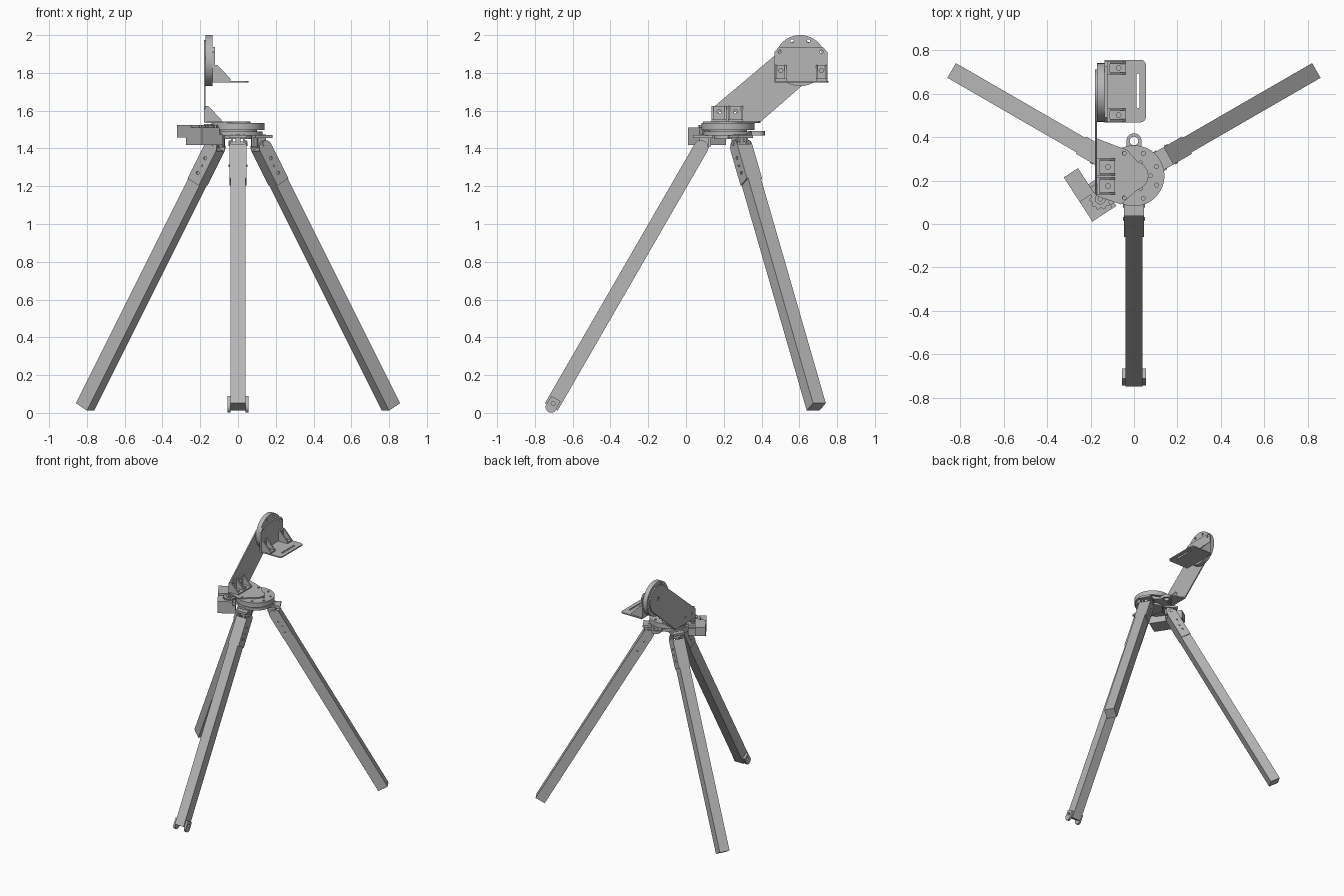
import bpy, bmesh, math
from mathutils import Matrix, Vector

if "Cube" in bpy.data.objects:
    bpy.data.objects.remove(bpy.data.objects["Cube"], do_unlink=True)

GREY = (0.47, 0.47, 0.47, 1)
grey = bpy.data.materials.new("plain_grey")
grey.use_nodes = True
grey.diffuse_color = GREY
grey.node_tree.nodes["Principled BSDF"].inputs["Base Color"].default_value = GREY
parts = []


def frame(x_axis, y_axis, origin=(0, 0, 0)):
    x, y = Vector(x_axis), Vector(y_axis)
    m = Matrix((x, y, x.cross(y))).transposed().to_4x4()
    m.translation = origin
    return m


def shift(x, y, z=0):
    return Matrix.Translation((x, y, z))


def spin(degrees):
    return Matrix.Rotation(math.radians(degrees), 4, 'Z')


def arc(cx, cy, r, a0=0, a1=360, n=32):
    full = a1 - a0 == 360
    steps = [math.radians(a0 + (a1 - a0) * i / n) for i in range(n if full else n + 1)]
    return [(cx + r * math.cos(a), cy + r * math.sin(a)) for a in steps]


def rect(x0, x1, y0, y1):
    return [(x0, y0), (x1, y0), (x1, y1), (x0, y1)]


def hole(x, y, r=0.009):
    return arc(x, y, r, n=12)


def prism(name, outline, z0, z1, m=Matrix(), holes=()):
    """Extrude an outline with holes from z0 to z1 in the frame m."""
    bm = bmesh.new()
    for loop in [outline, *holes]:
        vs = [bm.verts.new((x, y, z0)) for x, y in loop]
        for a, b in zip(vs, vs[1:] + vs[:1]):
            bm.edges.new((a, b))
    if holes:
        bmesh.ops.triangle_fill(bm, edges=bm.edges[:], use_beauty=True, normal=(0, 0, 1))
    else:
        bm.faces.new(bm.verts[:])
    ext = bmesh.ops.extrude_face_region(bm, geom=bm.faces[:])["geom"]
    top = [v for v in ext if isinstance(v, bmesh.types.BMVert)]
    bmesh.ops.translate(bm, verts=top, vec=(0, 0, z1 - z0))
    bmesh.ops.recalc_face_normals(bm, faces=bm.faces[:])
    bm.transform(m)
    mesh = bpy.data.meshes.new(name)
    bm.to_mesh(mesh)
    bm.free()
    mesh.materials.append(grey)
    ob = bpy.data.objects.new(name, mesh)
    bpy.context.collection.objects.link(ob)
    parts.append(ob)
    return ob


HUB = shift(0, 0.222)
SIDE = frame((0, 1, 0), (0, 0, 1))     # profile in y, z; depth along x
FRONT = frame((1, 0, 0), (0, 0, 1))    # profile in x, z; depth along -y

# Three legs with their brackets and hinges
for name, turn in (("front", 0), ("left", 120), ("right", -120)):
    upright = HUB @ spin(turn) @ frame((0, -1, 0), (0, 0, 1))   # profile in radius, z
    along = upright @ shift(0.935, 0.032) @ spin(120)           # x runs up the leg
    prism(name + "_leg", rect(0, 1.585, -0.039, 0.039), -0.039, 0.039, along)
    cheek = [(1.375, 0.039), (1.375, -0.039)] + arc(1.585, 0, 0.039, -90, 90, 12)
    for s in (-1, 1):
        prism(name + "_leg_bracket", cheek, s * 0.039, s * 0.046, along,
              [hole(1.43, 0), hole(1.52, 0)])
        prism(name + "_hinge_lug", rect(0.10, 0.15, 1.405, 1.475), s * 0.026, s * 0.036, upright)
        prism(name + "_bracket_bolt", arc(1.475, 0, 0.008, n=6), s * 0.046, s * 0.05, along)
    prism(name + "_hinge_tongue", rect(0.09, 0.15, 1.41, 1.475), -0.012, 0.012, upright)
    prism(name + "_hinge_pin", arc(0.135, 1.425, 0.012, n=12), -0.05, 0.05, upright)
    prism(name + "_hinge_plate", rect(0.08, 0.185, 1.455, 1.472), -0.046, 0.046, upright)
    if name == "front":
        # Clips on both sides of the foot
        clip = [(0.05, -0.027), (0.05, 0.027)] + arc(0, 0, 0.031, 110, 250, 12)
        for s in (-1, 1):
            prism("foot_clip", clip, s * 0.039, s * 0.055, along, [hole(0.02, 0, 0.011)])

# Fixed base plate with a ring tab at the back
prism("base_plate", arc(0, 0, 0.13, n=48), 1.468, 1.49, HUB, [arc(0, 0, 0.03, n=24)])
tab = [(-0.033, 0.11), (0.033, 0.11)] + arc(0, 0.16, 0.035, 0, 180, 16)
prism("ring_tab", tab, 1.468, 1.492, HUB, [arc(0, 0.16, 0.02, n=20)])
prism("base_hub", arc(0, 0, 0.075), 1.45, 1.47, HUB)

# Turntable disc
bolt_ring = [hole(0.112 * math.cos(a), 0.112 * math.sin(a))
             for a in (math.radians(22.5 + 45 * i) for i in range(8))]
prism("turntable", arc(0, 0, 0.14, n=64), 1.497, 1.535, HUB,
      bolt_ring + [hole(0.03, -0.06), hole(0.03, 0.06), hole(0.075, 0)])
prism("turntable_bearing", arc(0, 0, 0.1, n=40), 1.488, 1.5, HUB)

# Drive motor, can and gear beside the turntable
motor = shift(-0.178, 0.112) @ spin(-57)
prism("motor_mount", rect(-0.077, 0.077, -0.066, 0.066), 1.417, 1.475, motor)
prism("motor_gearbox", rect(-0.03, 0.077, -0.066, 0.045), 1.475, 1.51, motor)
prism("motor_flange", rect(-0.06, 0.06, 0.01, 0.066), 1.475, 1.495, motor)
prism("motor_can", rect(-0.165, -0.03, -0.066, 0.012), 1.457, 1.525, motor)
teeth = [(math.cos(i * math.pi / 20) * (0.05 if i % 4 < 2 else 0.042),
          math.sin(i * math.pi / 20) * (0.05 if i % 4 < 2 else 0.042)) for i in range(40)]
prism("drive_gear", teeth, 1.505, 1.523, shift(-0.155, 0.115), [hole(0, 0, 0.012)])
prism("gear_boss", arc(0, 0, 0.025, n=20), 1.505, 1.53, shift(-0.155, 0.115), [hole(0, 0, 0.01)])
prism("motor_arm", rect(0.0, 0.1, -0.035, 0.035), 1.468, 1.488, shift(-0.155, 0.13) @ spin(35))

# Plate carrying the arm on the turntable
carrier = [(-0.175, 0.395), (-0.175, 0.13), (-0.06, 0.09)] + arc(0, 0.222, 0.066, -75, 75, 20) \
    + [(-0.03, 0.34)]
prism("carrier_plate", carrier, 1.535, 1.543, holes=[hole(-0.045, 0.12), hole(-0.045, 0.325)])

# Slanted arm with a rounded upper end
arm = [(0.135, 1.537), (0.39, 1.537)] + arc(0.605, 1.866, 0.107, -50, 130, 24) + [(0.135, 1.61)]
prism("slanted_arm", arm, -0.18, -0.171, SIDE,
      [hole(0.605, 1.866, 0.015), hole(0.18, 1.585), hole(0.26, 1.585)])


def corner_bracket(name, x, z, y0, y1):
    """Angle bracket with a triangular gusset at each end."""
    m = FRONT @ shift(x, z)
    gusset = [(0, 0), (0.083, 0), (0.083, 0.012), (0.014, 0.085), (0, 0.085)]
    for y in (y0, y1 - 0.01):
        prism(name + "_gusset", gusset, -y - 0.01, -y, m)
    mid = (y0 + y1) / 2
    prism(name + "_foot", rect(x, x + 0.083, y0, y1), z, z + 0.012,
          holes=[hole(x + 0.052, mid, 0.011)])
    prism(name + "_back", rect(y0, y1, z, z + 0.085), x, x + 0.012, SIDE,
          holes=[hole(mid, z + 0.055, 0.011)])


for y in (0.135, 0.222):
    corner_bracket("arm_bracket", -0.171, 1.54, y, y + 0.08)

# Tilt disc at the top of the arm
rim = [hole(0.605 + 0.112 * math.cos(a), 1.865 + 0.112 * math.sin(a))
       for a in (math.radians(22.5 + 45 * i) for i in range(8))]
prism("tilt_disc", arc(0.605, 1.865, 0.135, n=64), -0.171, -0.135, SIDE, rim)

# Upright plate with chamfered top corners
upright_plate = [(0.468, 1.752), (0.748, 1.752), (0.748, 1.91), (0.725, 1.936),
                 (0.49, 1.936), (0.468, 1.91)]
prism("upright_plate", upright_plate, -0.135, -0.123, SIDE,
      [hole(0.497, 1.912), hole(0.717, 1.912)])

# Slotted shelf with rounded outer corners
shelf = [(-0.135, 0.755), (-0.135, 0.468)] + arc(0.03, 0.493, 0.025, -90, 0, 8) \
    + arc(0.03, 0.73, 0.025, 0, 90, 8)
slot = arc(0.018, 0.685, 0.007, 0, 180, 8) + arc(0.018, 0.54, 0.007, 180, 360 - 1, 8)
prism("slotted_shelf", shelf, 1.748, 1.757, holes=[slot])
for y in (0.472, 0.687):
    corner_bracket("shelf_bracket", -0.123, 1.757, y, y + 0.06)

# Smooth the round walls and keep the edges crisp
for ob in parts:
    ob.select_set(True)
bpy.context.view_layer.objects.active = parts[0]
bpy.ops.object.shade_smooth_by_angle(angle=math.radians(32))
